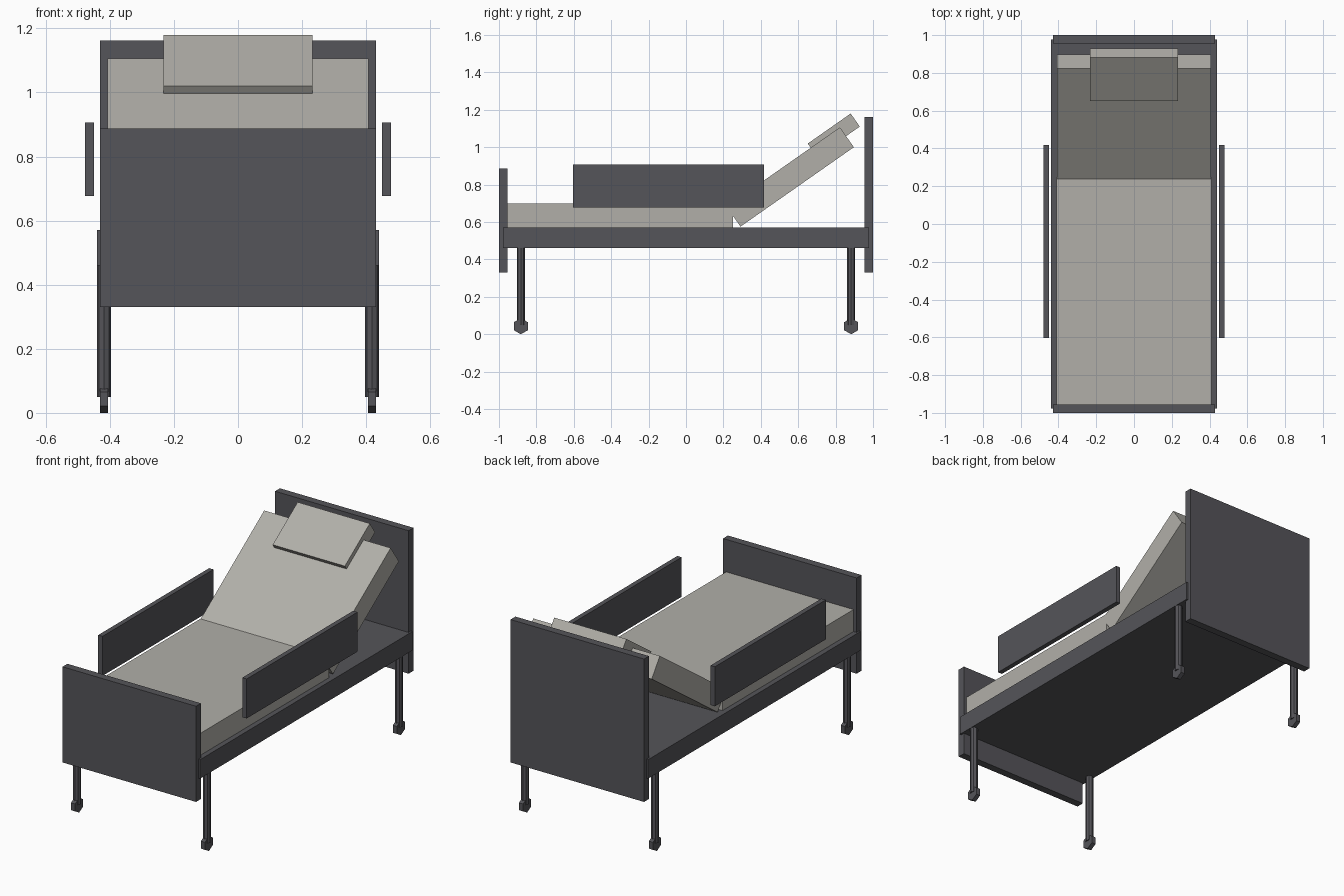
import bpy, math

if "Cube" in bpy.data.objects:
    bpy.data.objects.remove(bpy.data.objects["Cube"])


def material(name, rgb):
    m = bpy.data.materials.new(name)
    m.diffuse_color = (*rgb, 1)
    m.use_nodes = True
    m.node_tree.nodes["Principled BSDF"].inputs["Base Color"].default_value = m.diffuse_color
    return m


DARK = material("dark grey metal", (0.09, 0.089, 0.1))
CLOTH = material("pale grey fabric", (0.44, 0.43, 0.395))


def box(name, lo, hi, mat):
    """Axis-aligned box between two corners."""
    centre = [(a + b) / 2 for a, b in zip(lo, hi)]
    return tilted_box(name, centre, [b - a for a, b in zip(lo, hi)], 0, mat)


def tilted_box(name, centre, size, tilt, mat):
    """Box turned about the x axis by tilt degrees."""
    bpy.ops.mesh.primitive_cube_add(size=1, location=centre,
                                    rotation=(math.radians(tilt), 0, 0))
    ob = bpy.context.object
    ob.name = name
    ob.scale = size
    ob.data.materials.append(mat)
    return ob


def cylinder(name, sides, radius, depth, centre, rot, mat):
    bpy.ops.mesh.primitive_cylinder_add(vertices=sides, radius=radius, depth=depth,
                                        location=centre, rotation=rot)
    ob = bpy.context.object
    ob.name = name
    ob.data.materials.append(mat)
    return ob


# Bed base and end boards
box("bed_frame", (-0.44, -0.978, 0.46), (0.44, 0.978, 0.57), DARK)
box("headboard", (-0.43, 0.955, 0.33), (0.43, 1.0, 1.162), DARK)
box("footboard", (-0.43, -1.0, 0.33), (0.43, -0.955, 0.887), DARK)

# Flat mattress, raised backrest and pillow
box("mattress", (-0.41, -0.957, 0.57), (0.41, 0.25, 0.698), CLOTH)
tilted_box("backrest", (0, 0.557, 0.841), (0.815, 0.74, 0.13), 35, CLOTH)
tilted_box("pillow", (0, 0.79, 1.065), (0.465, 0.28, 0.085), 35, CLOTH)

for side, sx in (("left", -1), ("right", 1)):
    # Side rails
    tilted_box(side + "_side_rail", (sx * 0.464, -0.093, 0.792),
               (0.028, 1.02, 0.23), 0, DARK)
    # Legs with hexagonal casters
    for end, sy in (("front", -1), ("back", 1)):
        cylinder(f"{end}_{side}_leg", 8, 0.0215, 0.415,
                 (sx * 0.418, sy * 0.883, 0.2575), (0, 0, 0), DARK)
        caster = cylinder(f"{end}_{side}_caster", 6, 0.043, 0.026,
                          (sx * 0.418, sy * 0.883, 0.043),
                          (0, math.radians(90), 0), DARK)
        # Point of the hexagon faces the floor
        pts = [v.co for v in caster.data.vertices]
        if max(p.x for p in pts) < 0.0425:
            for p in pts:
                p.x, p.y = -p.y, p.x
